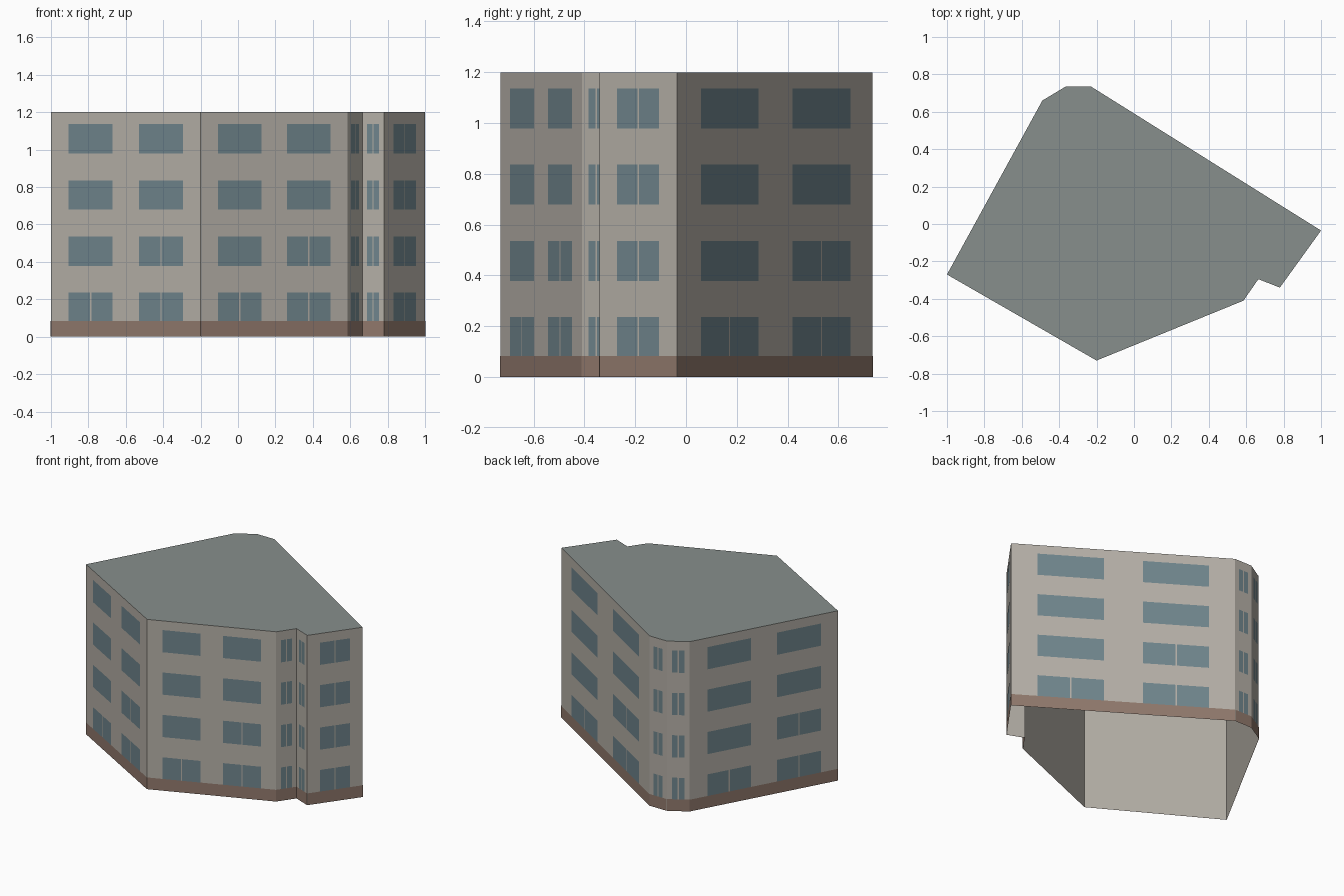
import bpy
from mathutils import Vector

if "Cube" in bpy.data.objects:
    bpy.data.objects.remove(bpy.data.objects["Cube"])

# Footprint, counter-clockwise from the left corner
PLAN = [(-1.0, -0.27), (-0.2, -0.73), (0.585, -0.41), (0.665, -0.295), (0.78, -0.34),
        (1.0, -0.035), (-0.23, 0.735), (-0.365, 0.735), (-0.49, 0.66)]
HEIGHT, STOREY, PLINTH = 1.2, 0.3, 0.083
SILL, HEAD = 0.083, 0.236
MULLION = 0.008
OFFSET = 0.002


def material(name, rgb):
    m = bpy.data.materials.new(name)
    m.diffuse_color = (*rgb, 1)
    m.use_nodes = True
    m.node_tree.nodes["Principled BSDF"].inputs["Base Color"].default_value = m.diffuse_color
    return m


def build(name, faces, mat):
    """One object from separate faces, sharing corners that coincide."""
    verts, index, polys = [], {}, []
    for face in faces:
        poly = []
        for p in face:
            key = tuple(round(c, 5) for c in p)
            if key not in index:
                index[key] = len(verts)
                verts.append(key)
            poly.append(index[key])
        polys.append(poly)
    mesh = bpy.data.meshes.new(name)
    mesh.from_pydata(verts, [], polys)
    mesh.materials.append(mat)
    ob = bpy.data.objects.new(name, mesh)
    bpy.context.collection.objects.link(ob)
    return ob


def panel(a, b, s0, s1, z0, z1, off=0.0):
    """Upright rectangle on wall a-b between distances s0 and s1."""
    d = (b - a).normalized()
    n = Vector((d.y, -d.x)) * off
    p, q = a + d * s0 + n, a + d * s1 + n
    return [(p.x, p.y, z0), (q.x, q.y, z0), (q.x, q.y, z1), (p.x, p.y, z1)]


walls, plinth, panes = [], [], []
for i, start in enumerate(PLAN):
    a, b = Vector(start), Vector(PLAN[(i + 1) % len(PLAN)])
    length = (b - a).length
    walls.append(panel(a, b, 0, length, 0, HEIGHT))
    plinth.append(panel(a, b, 0, length, 0, PLINTH, OFFSET))

    # Long walls carry two windows per storey, short ones a single split window
    wide = length > 0.5
    spans = [(0.119, 0.414), (0.589, 0.884)] if wide else [(0.23, 0.77)]
    for floor in range(4):
        z0, z1 = SILL + floor * STOREY, HEAD + floor * STOREY
        z0 -= 0.004 * (floor > 0)
        for k, (f0, f1) in enumerate(spans):
            s0, s1 = f0 * length, f1 * length
            if not wide or floor == 0 or (floor == 1 and k == 1):
                mid, g = (s0 + s1) / 2, MULLION / 2
                panes.append(panel(a, b, s0, mid - g, z0, z1, OFFSET))
                panes.append(panel(a, b, mid + g, s1, z0, z1, OFFSET))
            else:
                panes.append(panel(a, b, s0, s1, z0, z1, OFFSET))

# Open-bottomed shell with a flat roof, and thin facings for plinth and glass
build("walls", walls, material("render_coat", (0.46, 0.43, 0.385)))
build("roof", [[(x, y, HEIGHT) for x, y in PLAN]], material("roofing", (0.243, 0.275, 0.262)))
build("plinth", plinth, material("brick", (0.28, 0.19, 0.15)))
build("windows", panes, material("glass", (0.16, 0.235, 0.265)))
